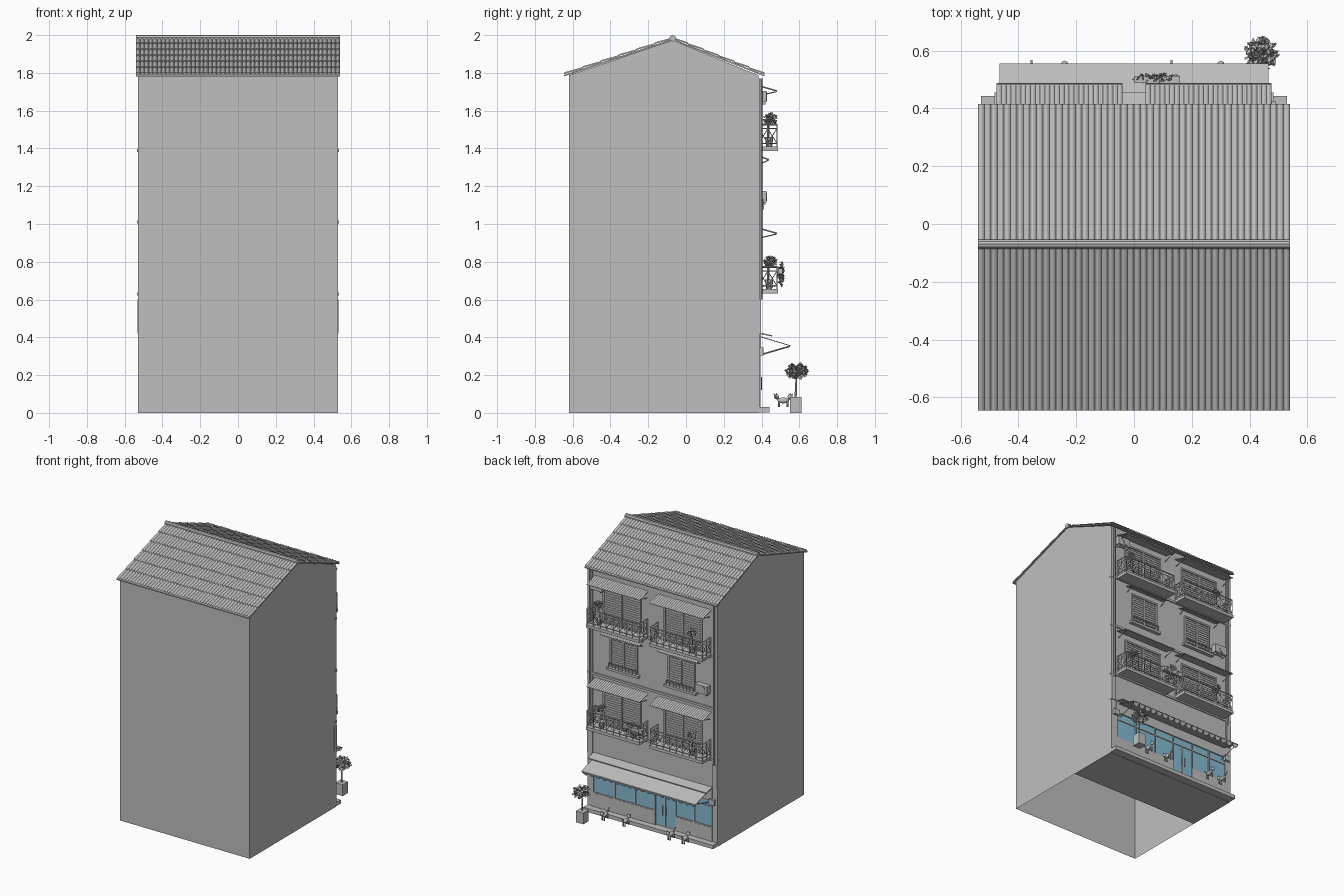
import bpy, bmesh, math, random
from mathutils import Vector, Matrix

if "Cube" in bpy.data.objects:
    bpy.data.objects.remove(bpy.data.objects["Cube"])
random.seed(4)

def material(name, col):
    m = bpy.data.materials.new(name)
    m.diffuse_color = (*col, 1)
    m.use_nodes = True
    m.node_tree.nodes["Principled BSDF"].inputs["Base Color"].default_value = m.diffuse_color
    return m

GREY = material("plaster grey", (0.52, 0.52, 0.52))
GLASS = material("glass blue", (0.24, 0.50, 0.65))

def finish(name, bm, mat=GREY, smooth=False):
    me = bpy.data.meshes.new(name)
    bm.to_mesh(me)
    bm.free()
    ob = bpy.data.objects.new(name, me)
    bpy.context.collection.objects.link(ob)
    me.materials.append(mat)
    if smooth:
        for p in me.polygons:
            p.use_smooth = True
    return ob

def box(bm, x0, x1, y0, y1, z0, z1):
    m = Matrix.Translation(((x0+x1)/2, (y0+y1)/2, (z0+z1)/2)) @ Matrix.Diagonal((abs(x1-x0), y1-y0, z1-z0, 1))
    bmesh.ops.create_cube(bm, size=1, matrix=m)

def rod(bm, a, b, r, n=4, r2=None):
    a, b = Vector(a), Vector(b)
    d = b - a
    m = Matrix.Translation((a+b)/2) @ d.to_track_quat('Z', 'Y').to_matrix().to_4x4()
    bmesh.ops.create_cone(bm, cap_ends=True, segments=n, radius1=r, radius2=r if r2 is None else r2,
                          depth=d.length, matrix=m)

def blob(bm, c, rx, ry, rz):
    bmesh.ops.create_icosphere(bm, subdivisions=2, radius=1,
        matrix=Matrix.Translation(c) @ Matrix.Diagonal((rx, ry, rz, 1)))

def corrugated(bm, x0, x1, a, b, ribs, amp, seg=6):
    """Ribbed sheet from upper edge a=(y,z) to lower edge b=(y,z)."""
    n = ribs * seg
    prev = None
    for i in range(n + 1):
        h = amp * abs(math.sin(math.pi * i / seg))
        x = x0 + (x1 - x0) * i / n
        cur = [bm.verts.new((x, y, z + h)) for y, z in (a, b)]
        if prev:
            bm.faces.new((prev[0], prev[1], cur[1], cur[0]))
        prev = cur

def extrude(bm, prof, x0, x1):
    """Closed yz profile swept along x."""
    A = [bm.verts.new((x0, y, z)) for y, z in prof]
    B = [bm.verts.new((x1, y, z)) for y, z in prof]
    bm.faces.new(A)
    bm.faces.new(B[::-1])
    for i in range(len(prof)):
        j = (i + 1) % len(prof)
        bm.faces.new((A[j], A[i], B[i], B[j]))
    bmesh.ops.recalc_face_normals(bm, faces=bm.faces[:])

def leaves(bm, c, r, n, size):
    for _ in range(n):
        d = Vector([random.gauss(0, 1) for _ in range(3)]).normalized() * random.uniform(.35, 1)
        p = Vector(c) + Vector([d[i] * r[i] for i in range(3)])
        u = Vector([random.gauss(0, 1) for _ in range(3)]).normalized() * size
        v = u.orthogonal() * .6
        bm.faces.new([bm.verts.new(p + q) for q in (u, v, -u, -v)])

W, F = 0.53, 0.385          # half width, facade plane

# Open-bottomed wall shell with gables
bm = bmesh.new()
extrude(bm, [(-.62, 0), (F, 0), (F, 1.787), (-.07, 1.972), (-.62, 1.787)], -W, W)
bmesh.ops.delete(bm, geom=[f for f in bm.faces if f.normal.z < -.9], context='FACES_ONLY')
finish("walls", bm)

# Shop floor, step and stall riser
bm = bmesh.new()
box(bm, -W, W, 0, .442, .003, .03)
for a, b in ((-.49, -.19), (-.02, .49)):
    box(bm, a, b, F-.01, .395, .03, .13)
finish("shop_base", bm)

# Roof: deck plus overlapping rows of ribbed tiles
bm = bmesh.new()
extrude(bm, [(-.645, 1.782), (-.07, 1.972), (.415, 1.782), (.415, 1.79), (-.07, 1.98), (-.645, 1.79)], -.54, .54)
finish("roof_deck", bm)
bm = bmesh.new()
ROWS = 6
for ye in (-.645, .415):
    for r in range(ROWS):
        t0, t1 = r / ROWS, (r + 1) / ROWS
        corrugated(bm, -.54, .54, (-.07 + (ye+.07)*t0, 1.98 - .19*t0),
                   (-.07 + (ye+.07)*t1, 1.985 - .19*t1), 48, .008)
finish("roof_tiles", bm)
bm = bmesh.new()
rod(bm, (-.54, -.07, 1.983), (.54, -.07, 1.983), .017, 10)
finish("ridge_cap", bm)

# Floor bands, corner pilasters, drain pipes and their boxes
bm = bmesh.new()
for z in (.63, 1.01, 1.39):
    box(bm, -W-.004, W+.004, F-.01, F+.008, z-.008, z+.008)
for s in (-1, 1):
    box(bm, s*.49, s*W, F-.01, F+.007, .03, 1.77)
    box(bm, s*.495, s*(W+.001), F-.02, F+.012, .42, .60)
    box(bm, s*.47, s*.515, F, .41, .305, .345)
    rod(bm, (s*.505, F+.012, .60), (s*.505, F+.012, 1.77), .007, 8)
box(bm, -.49, .49, F-.01, F+.012, .33, .42)
finish("facade_trim", bm)

# Shop glazing with mullions and door
bm = bmesh.new()
box(bm, -.49, .49, F-.003, F+.003, .13, .33)
box(bm, -.19, -.02, F-.003, F+.003, .035, .13)
finish("shop_glass", bm, GLASS)
bm = bmesh.new()
for x in (-.485, -.34, -.19, -.02, .14, .31, .485):
    box(bm, x-.005, x+.005, F-.005, F+.01, .03 if x in (-.19, -.02) else .13, .33)
box(bm, -.107, -.101, F, F+.009, .035, .28)
for z in (.133, .28):
    box(bm, -.49 if z > .2 else -.02, .49, F, F+.009, z-.004, z+.004)
box(bm, -.49, -.19, F, F+.009, .129, .137)
for x in (-.118, -.09):
    rod(bm, (x, F+.014, .12), (x, F+.014, .19), .003)
finish("shop_frame", bm)

# Shop awning: sloping cloth, scalloped edge, arms and cover strip
bm = bmesh.new()
extrude(bm, [(F, .403), (.555, .353), (.555, .357), (F, .408)], -.466, .466)
N = 18
for i in range(N):
    w = .932 / N
    xc = -.466 + w * (i + .5)
    pts = [(xc + w/2*math.cos(t), .355 - .028*math.sin(t)) for t in [math.pi*k/6 for k in range(7)]]
    bm.faces.new([bm.verts.new((x, .552 - (.355-z)*.4, z)) for x, z in pts])
for x in (-.45, .45):
    rod(bm, (x, F, .305), (x, .55, .353), .004)
extrude(bm, [(F, .418), (.455, .405), (.455, .411), (F, .426)], -.483, .483)
finish("shop_awning", bm)

def ribbed_awning(name, x0, x1, z, y, drop):
    bm = bmesh.new()
    corrugated(bm, x0, x1, (F, z), (y, z-drop), max(8, round((x1-x0)/.0165)), .004, 4)
    extrude(bm, [(F, z-.004), (y, z-drop-.004), (y, z-drop), (F, z)], x0, x1)
    for x in (x0+.01, x1-.01):
        rod(bm, (x, F, z-drop-.025), (x, y-.004, z-drop-.003), .003)
    finish(name, bm)

def shuttered_opening(name, xc, w, z0, z1):
    """Frame with two slatted leaves."""
    bm = bmesh.new()
    a, b = xc-w/2, xc+w/2
    box(bm, a, b, F-.005, F+.002, z0, z1)
    for x in (a, xc, b):
        box(bm, x-.006, x+.006, F, F+.01, z0, z1)
    for z in (z0, z1):
        box(bm, a-.006, b+.006, F, F+.012, z-.006, z+.006)
    n = int((z1-z0)/.016)
    for i in range(1, n):
        z = z0 + (z1-z0)*i/n
        box(bm, a, b, F, F+.006, z-.003, z+.003)
    finish(name, bm)

def balcony(name, x0, x1, z):
    y = .481
    bm = bmesh.new()
    box(bm, x0, x1, F-.005, .487, z, z+.022)
    finish(name + "_slab", bm)
    bm = bmesh.new()
    lo, hi = z+.04, z+.14
    corners = [(x0+.004, F), (x0+.004, y), (x1-.004, y), (x1-.004, F)]
    for (ax, ay), (bx, by) in zip(corners, corners[1:]):
        for h, r in ((lo, .003), (hi, .005), (hi-.022, .0025)):
            rod(bm, (ax, ay, h), (bx, by, h), r)
        n = 8 if ay == by else 2
        for i in range(n + 1):
            px, py = ax+(bx-ax)*i/n, ay+(by-ay)*i/n
            rod(bm, (px, py, z+.02), (px, py, hi), .003)
            if i < n:      # crossed infill bars
                qx, qy = ax+(bx-ax)*(i+1)/n, ay+(by-ay)*(i+1)/n
                rod(bm, (px, py, lo), (qx, qy, hi-.022), .002)
                rod(bm, (px, py, hi-.022), (qx, qy, lo), .002)
    finish(name + "_railing", bm)

# Balcony floors and the window floor, mirrored left and right
for s, side in ((-1, "left"), (1, "right")):
    x0, x1 = sorted((s*.04, s*.475))
    for z, fl in ((.633, "lower"), (1.387, "upper")):
        balcony(f"{side}_{fl}_balcony", x0, x1, z)
        shuttered_opening(f"{side}_{fl}_doors", s*.25, .30, z+.025, z+.29)
        ribbed_awning(f"{side}_{fl}_awning", x0, x1, z+.345, .483, .028)
    shuttered_opening(f"{side}_window", s*.235, .21, 1.105, 1.31)
    ribbed_awning(f"{side}_window_awning", s*.235-.16, s*.235+.16, 1.36, .44, .02)
    bm = bmesh.new()
    box(bm, s*.235-.13, s*.235+.13, F-.005, .412, 1.078, 1.095)
    for i in range(9):
        x = s*.235 - .11 + i*.0275
        rod(bm, (x, .408, 1.09), (x, .408, 1.13), .002)
    rod(bm, (s*.235-.11, .408, 1.13), (s*.235+.11, .408, 1.13), .003)
    finish(f"{side}_window_sill", bm)

# Air conditioners
bm = bmesh.new()
for x, z in ((.44, 1.645), (-.42, 1.115)):
    box(bm, x-.05, x+.05, F, .425, z, z+.06)
    rod(bm, (x-.012, .42, z+.03), (x-.012, .429, z+.03), .023, 14)
    for d in (-.035, .035):
        box(bm, x+d-.003, x+d+.003, F, .42, z-.012, z)
finish("air_conditioners", bm)

# Balcony plants: pots, stems and leaves, plus one hanging trough
pots, foliage = bmesh.new(), bmesh.new()
for x, z in ((.40, 1.41), (-.36, 1.41), (-.36, .655), (.38, .655)):
    rod(pots, (x, .44, z), (x, .44, z+.05), .016, 10, .022)
    rod(pots, (x, .44, z+.05), (x, .44, z+.14), .003, 5)
    leaves(foliage, (x, .447, z+.145), (.036, .036, .034), 90, .009)
box(pots, .0, .16, .487, .512, .735, .765)
leaves(foliage, (.08, .503, .735), (.085, .018, .07), 170, .009)

# Street tree in a square pot
box(pots, .41, .47, .55, .612, 0, .083)
rod(pots, (.44, .58, .08), (.44, .585, .21), .006, 6, .004)
for dx, dy in ((-.03, .02), (.03, .0), (.01, .035), (0, -.03)):
    rod(pots, (.44, .585, .185), (.44+dx, .585+dy, .225), .003)
leaves(foliage, (.44, .588, .222), (.06, .062, .042), 260, .012)
finish("plant_pots", pots)
finish("foliage", foliage)

# Four small cats in front of the shop
bm = bmesh.new()
for x, f in ((.30, 1), (.13, -1), (-.24, 1), (-.355, -1)):
    y = .515
    blob(bm, (x, y, .066), .014, .032, .016)
    blob(bm, (x, y + f*.036, .085), .013, .014, .013)
    for dx in (-.008, .008):
        rod(bm, (x+dx, y+f*.036, .094), (x+dx, y+f*.036, .106), .005, 4, .0005)
        for dy in (-.022, .022):
            rod(bm, (x+dx, y+dy, .03), (x+dx, y+dy, .06), .005, 6)
    rod(bm, (x, y-f*.028, .07), (x, y-f*.05, .10), .004, 6)
finish("cats", bm, GREY, True)
